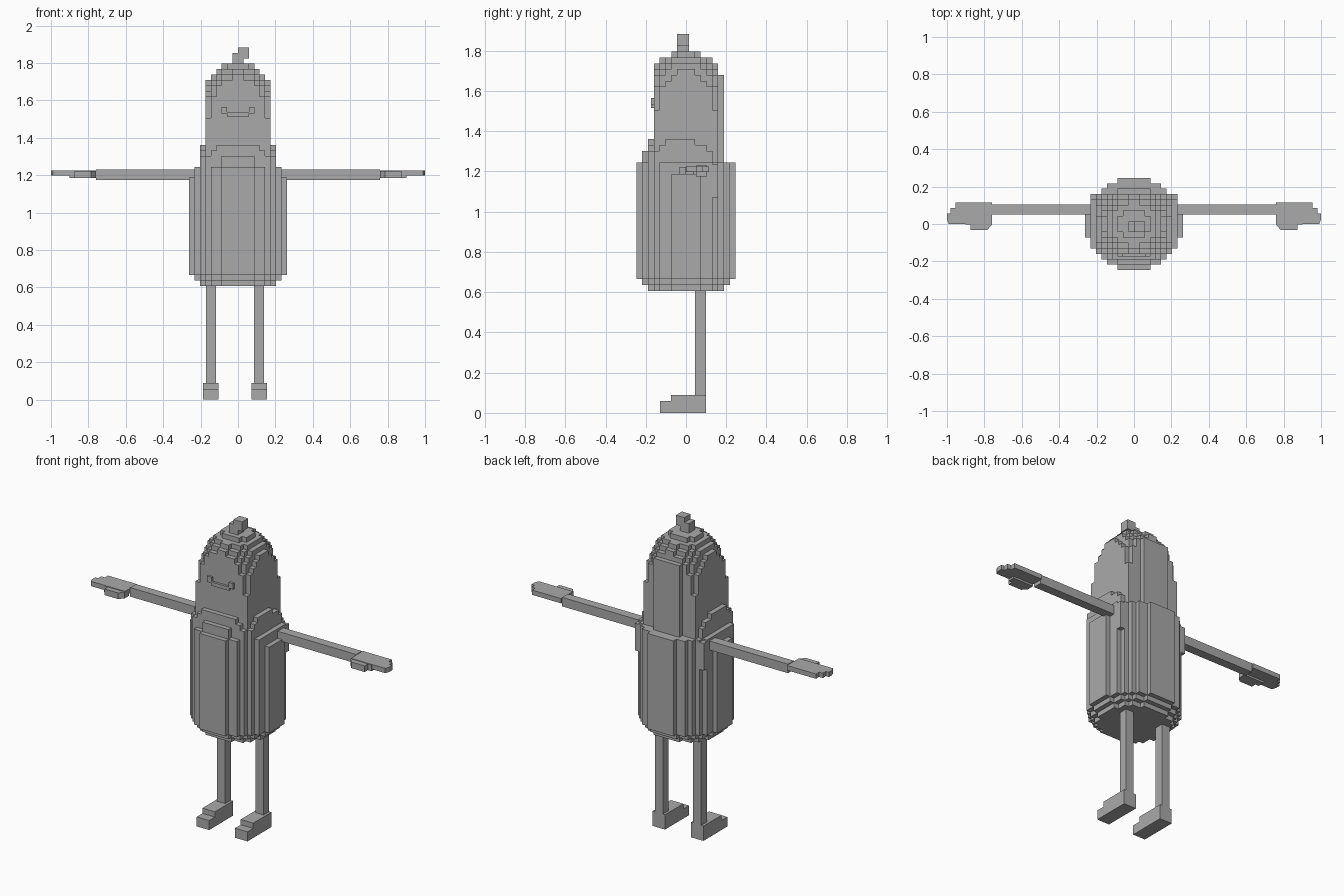
import bpy, bmesh, math
from mathutils import Vector

if "Cube" in bpy.data.objects:
    bpy.data.objects.remove(bpy.data.objects["Cube"])

U = 0.029      # block size
Z0 = 0.607     # underside of the trunk

grey = bpy.data.materials.new("grey")
grey.diffuse_color = (0.4, 0.4, 0.4, 1)
grey.use_nodes = True
grey.node_tree.nodes["Principled BSDF"].inputs["Base Color"].default_value = grey.diffuse_color


def finish(name, bm):
    bmesh.ops.recalc_face_normals(bm, faces=bm.faces)
    me = bpy.data.meshes.new(name)
    bm.to_mesh(me)
    bm.free()
    me.materials.append(grey)
    ob = bpy.data.objects.new(name, me)
    bpy.context.collection.objects.link(ob)
    return ob


def prism(name, pts, axis, lo, hi):
    """Extrude a flat outline along axis 'x' or 'z'."""
    bm = bmesh.new()
    def place(p, h):
        return (h, p[0], p[1]) if axis == 'x' else (p[0], p[1], h)
    f = bm.faces.new([bm.verts.new(place(p, lo)) for p in pts])
    ext = bmesh.ops.extrude_face_region(bm, geom=[f])
    verts = [g for g in ext['geom'] if isinstance(g, bmesh.types.BMVert)]
    move = (hi - lo, 0, 0) if axis == 'x' else (0, 0, hi - lo)
    bmesh.ops.translate(bm, verts=verts, vec=move)
    return finish(name, bm)


def box(name, x0, x1, y0, y1, z0, z1):
    return prism(name, [(x0, y0), (x1, y0), (x1, y1), (x0, y1)], 'z', z0, z1)


def centre(c):
    return ((c[0] + .5) * U, c[1] * U, Z0 + (c[2] + .5) * U)


def cells(rule):
    out = set()
    for i in range(-10, 10):
        for j in range(-9, 10):
            for k in range(0, 44):
                if rule(*centre((i, j, k))):
                    out.add((i, j, k))
    return out


# Trunk: round drum, stepped in at the bottom, lower at its outermost sides
def trunk_rule(x, y, z):
    inset = max(0, 2 - int((z - Z0) / U)) * U
    top = 1.245 if abs(x) < .235 else 1.185
    return z < top and (x / (.26 - inset)) ** 2 + (y / (.25 - inset)) ** 2 < 1


# Head: squarish column with cut corners and a dome
def head_rule(x, y, z):
    if z < 1.24 or abs(x) > .175 or y < -.16:
        return False
    if y > .16:
        return y < .19 and abs(x) < .09 and z < 1.68
    dz = max(0, z - 1.495)
    return (x * x + y * y) / .0466 + (dz / .31) ** 2 < 1


# Front bib: two stepped layers
def bib_rule(x, y, z):
    if not 1.24 < z:
        return False
    if -.22 < y < -.19:
        return abs(x) < .09 and z < 1.305
    if -.19 < y < -.16:
        w = .175 if z < 1.305 else .146 if z < 1.335 else .117
        return z < 1.36 and abs(x) < w
    return False


# Side panels: stepped arches
def side_rule(x, y, z):
    if not (.175 < abs(x) < .205 and 1.24 < z < 1.36):
        return False
    w = .15 if z < 1.30 else .115 if z < 1.335 else .075
    return abs(y + .02) < w


# Stalk on the crown
def stalk_rule(x, y, z):
    if not (1.79 < z and -.045 < y < .01):
        return False
    if z < 1.825:
        return abs(x) < .03
    if z < 1.855:
        return -.03 < x < .058
    return 0 < x < .058


parts, solid = {}, set()
for name, rule in (("trunk", trunk_rule), ("head", head_rule), ("bib", bib_rule),
                   ("side_panels", side_rule), ("stalk", stalk_rule)):
    parts[name] = cells(rule) - solid
    solid |= parts[name]

# Keep only the exposed block faces of each part
DIRS = [Vector(d) for d in ((1, 0, 0), (-1, 0, 0), (0, 1, 0),
                            (0, -1, 0), (0, 0, 1), (0, 0, -1))]
for name, part in parts.items():
    bm = bmesh.new()
    for c in sorted(part):
        for d in DIRS:
            if (c[0] + int(d.x), c[1] + int(d.y), c[2] + int(d.z)) in solid:
                continue
            a = Vector((d.y, d.z, d.x))
            b = d.cross(a)
            m = Vector(centre(c)) + d * U / 2
            bm.faces.new([bm.verts.new(m + (a * s + b * t) * U / 2)
                          for s, t in ((-1, -1), (1, -1), (1, 1), (-1, 1))])
    bmesh.ops.remove_doubles(bm, verts=bm.verts, dist=1e-4)
    bmesh.ops.recalc_face_normals(bm, faces=bm.faces)
    bmesh.ops.dissolve_limit(bm, angle_limit=math.radians(1),
                             verts=bm.verts, edges=bm.edges)
    finish(name, bm)

# Smile: bar with raised corners
box("mouth", -.06, .06, -.173, -.158, 1.515, 1.537)
for s, side in ((-1, "left"), (1, "right")):
    x0, x1 = sorted((s * .058, s * .088))
    box("mouth_corner_" + side, x0, x1, -.173, -.158, 1.53, 1.565)

    # Arm and strap end
    x0, x1 = sorted((s * .225, s * .76))
    box("arm_" + side, x0, x1, .05, .105, 1.175, 1.23)
    x0, x1 = sorted((s * .19, s * .232))
    box("strap_" + side, x0, x1, .13, .16, 1.07, 1.235)

    # Flat hand with stepped fingertips, and thumb
    hand = [(.76, 0), (.99, 0), (1, .025), (1, .055), (.98, .055), (.98, .085),
            (.955, .085), (.955, .115), (.76, .115)]
    prism("hand_" + side, [(s * x, y) for x, y in hand], 'z', 1.197, 1.226)
    thumb = [(.76, .04), (.76, -.005), (.785, -.032), (.875, -.032),
             (.875, -.002), (.9, -.002), (.9, .04)]
    prism("thumb_" + side, [(s * x, y) for x, y in thumb], 'z', 1.185, 1.222)

    # Leg and stepped shoe
    cx = -.145 if s < 0 else .113
    box("leg_" + side, cx - .027, cx + .027, .045, .1, .085, .612)
    shoe = [(-.13, 0), (.1, 0), (.1, .09), (-.075, .09), (-.075, .058), (-.13, .058)]
    prism("shoe_" + side, shoe, 'x', cx - .042, cx + .042)
